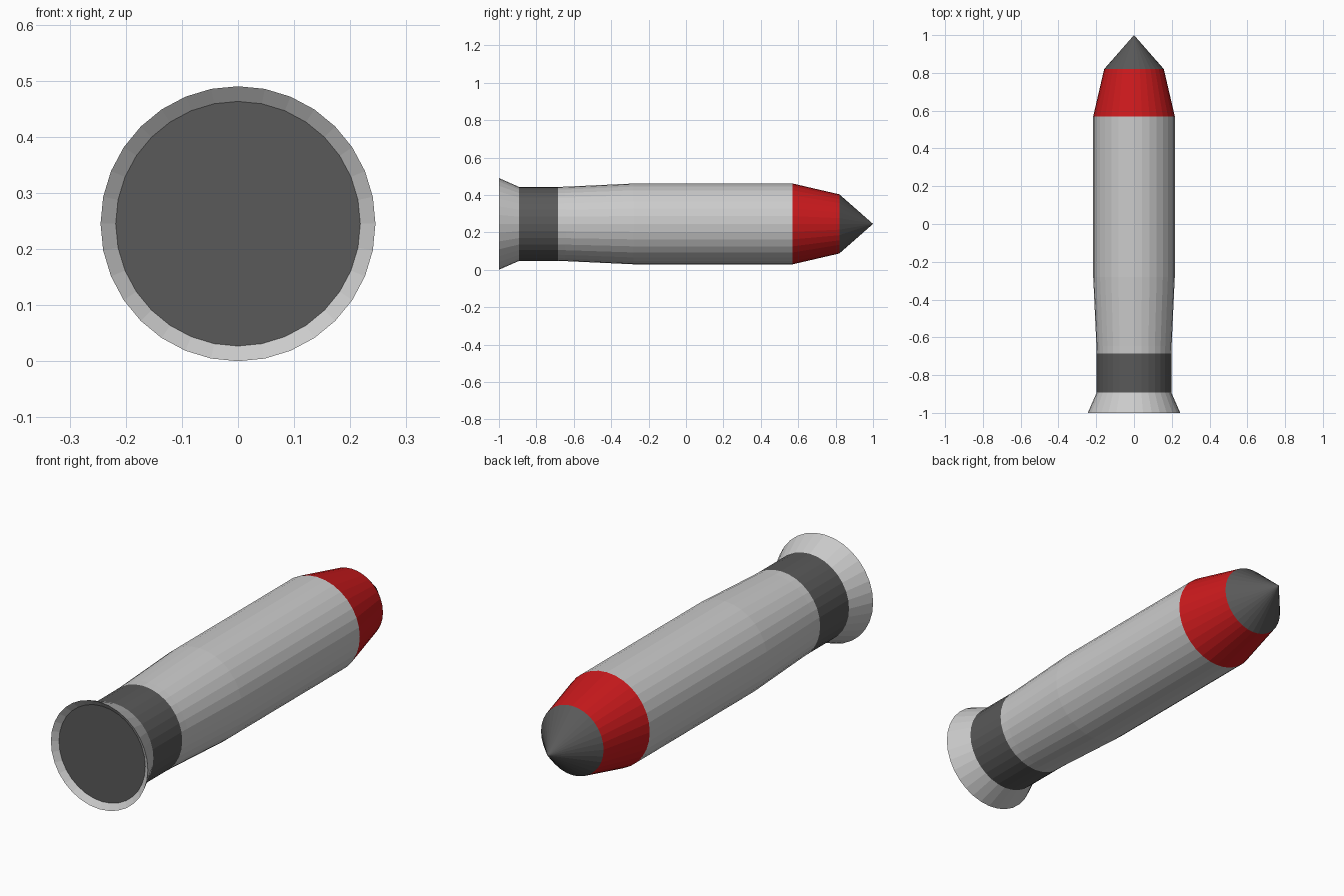
import bpy, bmesh
from math import sin, cos, pi

if "Cube" in bpy.data.objects:
    bpy.data.objects.remove(bpy.data.objects["Cube"])

SIDES = 32
AXIS_Z = 0.245


def material(name, rgb):
    m = bpy.data.materials.new(name)
    m.diffuse_color = (*rgb, 1)
    m.use_nodes = True
    m.node_tree.nodes["Principled BSDF"].inputs["Base Color"].default_value = m.diffuse_color
    return m


def lathe(name, profile, mat=None):
    """Revolve (y, radius) points about the long axis; radius 0 is a pole."""
    bm = bmesh.new()
    rings = []
    for y, r in profile:
        n = SIDES if r > 0 else 1
        rings.append([bm.verts.new((r * sin(2 * pi * i / SIDES), y,
                                    AXIS_Z + r * cos(2 * pi * i / SIDES)))
                      for i in range(n)])
    for a, b in zip(rings, rings[1:]):
        for i in range(SIDES):
            j = (i + 1) % SIDES
            corners = [a[i % len(a)], a[j % len(a)], b[j % len(b)], b[i % len(b)]]
            bm.faces.new(list(dict.fromkeys(corners)))
    bmesh.ops.recalc_face_normals(bm, faces=bm.faces)
    mesh = bpy.data.meshes.new(name)
    bm.to_mesh(mesh)
    bm.free()
    obj = bpy.data.objects.new(name, mesh)
    bpy.context.collection.objects.link(obj)
    if mat:
        mesh.materials.append(mat)
    return obj


dark = material("dark_grey", (0.1, 0.1, 0.1))
red = material("red", (0.6, 0.01, 0.012))

# Flared tail: outer cone, rim, then a shallow inward lip
lathe("tail_flare", [(-0.893, 0), (-0.893, 0.198), (-1.0, 0.245),
                     (-0.98, 0.218), (-0.95, 0)])
# Dark recessed disc closing the tail
lathe("tail_disc", [(-0.98, 0), (-0.98, 0.218), (-0.97, 0)], dark)
# Dark collar
lathe("collar", [(-0.893, 0), (-0.893, 0.198), (-0.685, 0.198), (-0.685, 0)], dark)
# Main body, tapering slightly toward the tail
lathe("body", [(-0.685, 0), (-0.685, 0.198), (-0.645, 0.199), (-0.28, 0.216),
               (0.57, 0.216), (0.57, 0)])
# Red shoulder and pointed nose
lathe("shoulder", [(0.57, 0), (0.57, 0.216), (0.82, 0.158), (0.82, 0)], red)
lathe("nose_cone", [(0.82, 0), (0.82, 0.158), (1.0, 0)], dark)
